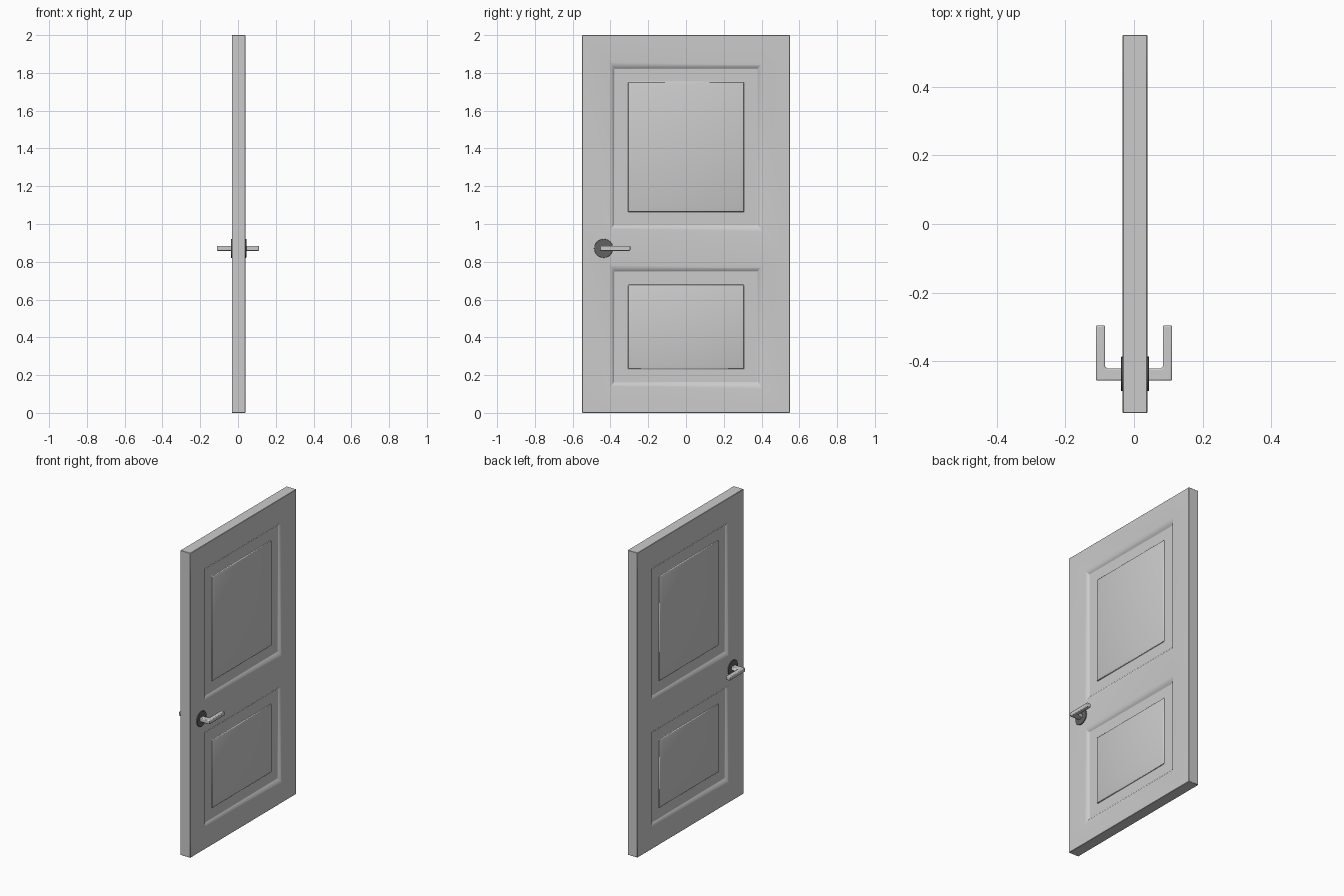
import bpy, bmesh, math
from mathutils import Vector, Matrix

if "Cube" in bpy.data.objects:
    bpy.data.objects.remove(bpy.data.objects["Cube"])

CX, HALF = 0.003, 0.036      # door slab centre and half thickness
HY, HZ = -0.436, 0.871       # handle position


def add_object(name, bm, bevel=0.0, segments=2):
    bmesh.ops.recalc_face_normals(bm, faces=bm.faces)
    mesh = bpy.data.meshes.new(name)
    bm.to_mesh(mesh)
    bm.free()
    ob = bpy.data.objects.new(name, mesh)
    bpy.context.collection.objects.link(ob)
    if bevel:
        mod = ob.modifiers.new("soft_edges", 'BEVEL')
        mod.width, mod.segments = bevel, segments
        mod.limit_method = 'ANGLE'
        mod.angle_limit = math.radians(30)
    bpy.ops.object.select_all(action='DESELECT')
    ob.select_set(True)
    bpy.context.view_layer.objects.active = ob
    bpy.ops.object.shade_smooth_by_angle(angle=math.radians(30))
    return ob


# Door slab, cut along the panel outlines
panels = [(0.127, 0.784), (0.959, 1.857)]
bm = bmesh.new()
bmesh.ops.create_cube(bm, size=1, matrix=Matrix.Translation((CX, 0, 1))
                      @ Matrix.Diagonal((2 * HALF, 1.1, 2, 1)))
cuts = [((0, y, 0), (0, 1, 0)) for y in (-0.406, 0.406)]
cuts += [((0, 0, z), (0, 0, 1)) for p in panels for z in p]
for co, no in cuts:
    bmesh.ops.bisect_plane(bm, geom=bm.verts[:] + bm.edges[:] + bm.faces[:],
                           plane_co=co, plane_no=no)

# Moulded recess and raised field: (y inset, z inset, depth)
steps = [(0.012, 0.017, 0.004), (0.025, 0.035, 0.018), (0.098, 0.104, 0.018),
         (0.101, 0.107, 0.010), (0.122, 0.128, 0.003)]
for z0, z1 in panels:
    zc, hz = (z0 + z1) / 2, (z1 - z0) / 2
    for side in (-1, 1):
        target = Vector((CX + side * HALF, 0, zc))
        face = min(bm.faces, key=lambda f: (f.calc_center_median() - target).length)
        for dy, dz, depth in steps:
            bmesh.ops.inset_individual(bm, faces=[face], thickness=0.004)
            for v in face.verts:
                v.co = (CX + side * (HALF - depth),
                        math.copysign(0.406 - dy, v.co.y),
                        zc + math.copysign(hz - dz, v.co.z - zc))
add_object("door_leaf", bm, 0.002, 1)

# Rosettes and lever handles, one on each side
dark = bpy.data.materials.new("dark_metal")
dark.diffuse_color = (0.12, 0.12, 0.12, 1)
dark.use_nodes = True
dark.node_tree.nodes["Principled BSDF"].inputs["Base Color"].default_value = dark.diffuse_color
for side, label in ((-1, "left"), (1, "right")):
    surface = CX + side * HALF
    bm = bmesh.new()
    bmesh.ops.create_cone(bm, cap_ends=True, segments=32, radius1=0.05, radius2=0.05,
                          depth=0.01, matrix=Matrix.Translation((surface, HY, HZ))
                          @ Matrix.Rotation(math.pi / 2, 4, 'Y'))
    add_object("rosette_" + label, bm, 0.0012, 1).data.materials.append(dark)

    # L-shaped lever outline seen from above, extruded upward
    outline = [(abs(surface) - 0.005, -0.456), (0.111, -0.456), (0.111, -0.295),
               (0.084, -0.295), (0.084, -0.414), (0.082, -0.418), (0.078, -0.420),
               (abs(surface) - 0.005, -0.420)]
    bm = bmesh.new()
    face = bm.faces.new([bm.verts.new((side * x, y, HZ - 0.013)) for x, y in outline])
    ext = bmesh.ops.extrude_face_region(bm, geom=[face])
    bmesh.ops.translate(bm, vec=(0, 0, 0.026),
                        verts=[g for g in ext["geom"] if isinstance(g, bmesh.types.BMVert)])
    add_object("lever_" + label, bm, 0.005, 2)
